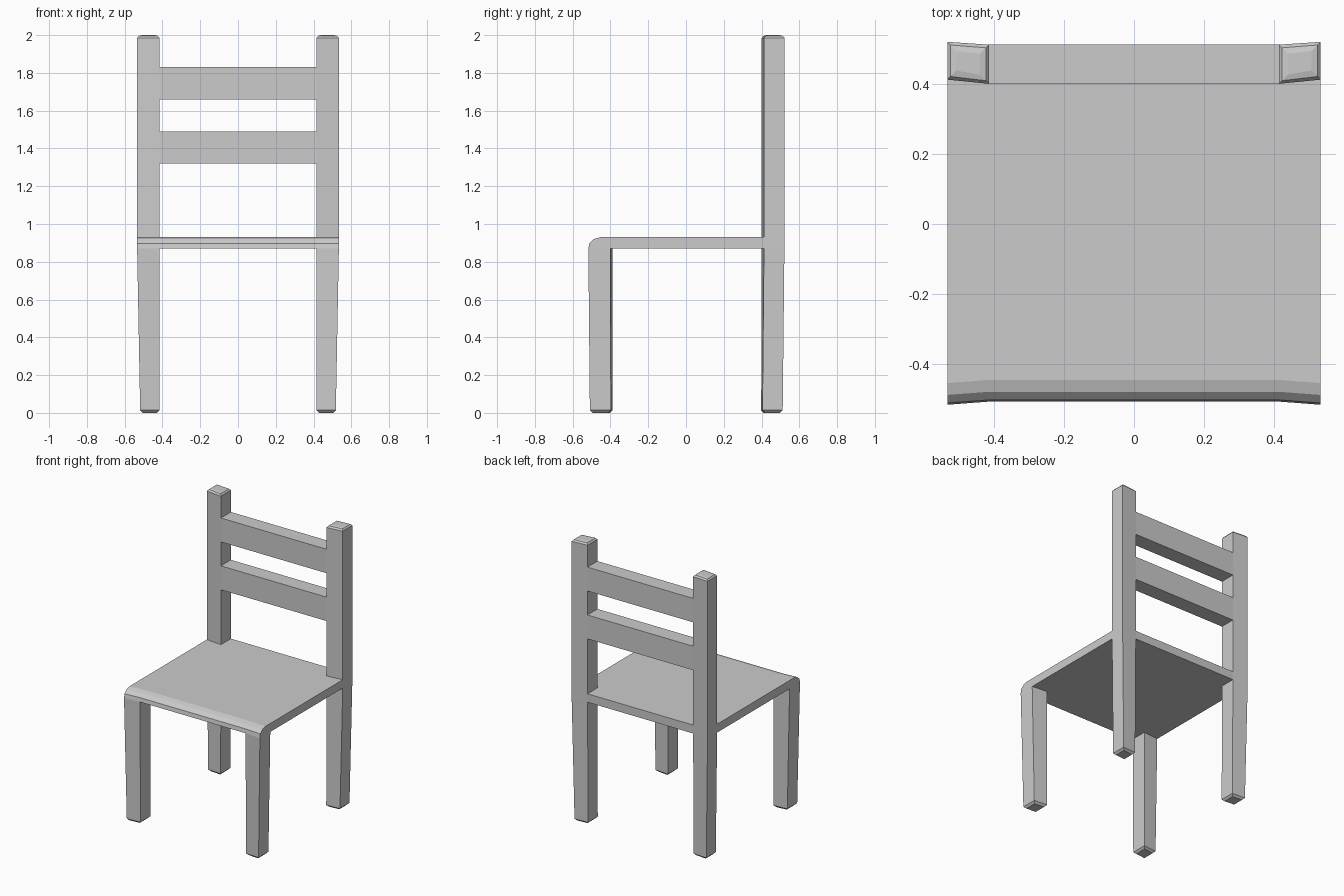
import bpy, bmesh

if "Cube" in bpy.data.objects:
    bpy.data.objects.remove(bpy.data.objects["Cube"])


def loft(name, rings, cap_start=True, cap_end=True, mirror=False):
    """Skin a list of equal-length point rings into a flat-shaded object."""
    bm = bmesh.new()
    vs = [[bm.verts.new(p) for p in r] for r in rings]
    n = len(rings[0])
    for a, b in zip(vs, vs[1:]):
        for i in range(n):
            j = (i + 1) % n
            bm.faces.new((a[i], a[j], b[j], b[i]))
    if cap_start:
        bm.faces.new(vs[0][::-1])
    if cap_end:
        bm.faces.new(vs[-1])
    bmesh.ops.remove_doubles(bm, verts=bm.verts, dist=1e-5)
    if mirror:
        bmesh.ops.scale(bm, vec=(-1, 1, 1), verts=bm.verts)
    bmesh.ops.recalc_face_normals(bm, faces=bm.faces)
    me = bpy.data.meshes.new(name)
    bm.to_mesh(me)
    bm.free()
    ob = bpy.data.objects.new(name, me)
    bpy.context.collection.objects.link(ob)
    return ob


def ring(section, z, inset=0.0):
    """Place an (x, y) section at height z, pulled in on every side by inset."""
    cx = sum(p[0] for p in section) / len(section)
    cy = sum(p[1] for p in section) / len(section)
    return [(x - inset * (1 if x > cx else -1),
             y - inset * (1 if y > cy else -1), z) for x, y in section]


INNER, OUTER = 0.415, 0.534
SEAT_LOW, SEAT_TOP = 0.87, 0.93

# Leg cross-sections, slightly skewed and tapering to the floor
post_top = [(INNER, .401), (OUTER, .413), (OUTER, .521), (INNER, .513)]
post_foot = [(INNER, .398), (.518, .405), (.518, .512), (INNER, .506)]
front_top = [(INNER, -.508), (OUTER, -.517), (OUTER, -.400), (INNER, -.390)]
front_foot = [(INNER, -.502), (.518, -.509), (.518, -.398), (INNER, -.390)]

for side, flip in (("right", False), ("left", True)):
    # Back legs continue up as the backrest posts
    loft("back_leg_" + side, [
        ring(post_foot, 0, .014), ring(post_foot, .014),
        ring(post_top, SEAT_LOW), ring(post_top, 1.985),
        ring(post_top, 1.996, .009), ring(post_top, 2.0, .026)], mirror=flip)
    # Front legs stop under the seat
    loft("front_leg_" + side, [
        ring(front_foot, 0, .014), ring(front_foot, .014),
        ring(front_top, SEAT_LOW)], cap_end=False, mirror=flip)


# Seat with rounded front edge, notched around the back posts
def seat_section(x, front, back):
    edge = [(0, SEAT_LOW), (.005, .898), (.028, .920), (.062, SEAT_TOP)]
    return ([(x, front + dy, z) for dy, z in edge]
            + [(x, back, SEAT_TOP), (x, back, SEAT_LOW)])


stations = [(OUTER, -.517, .413), (INNER, -.508, .401), (INNER, -.508, .513)]
left = [(-x, f, b) for x, f, b in stations]
seat_rings = [seat_section(*s) for s in left + stations[::-1]]
bm_seat = loft("seat", seat_rings)

# Backrest slats
for name, z0, z1 in (("lower_slat", 1.32, 1.49), ("upper_slat", 1.66, 1.83)):
    loft(name, [[(x, .401, z0), (x, .513, z0), (x, .513, z1), (x, .401, z1)]
                for x in (-INNER, INNER)], False, False)
